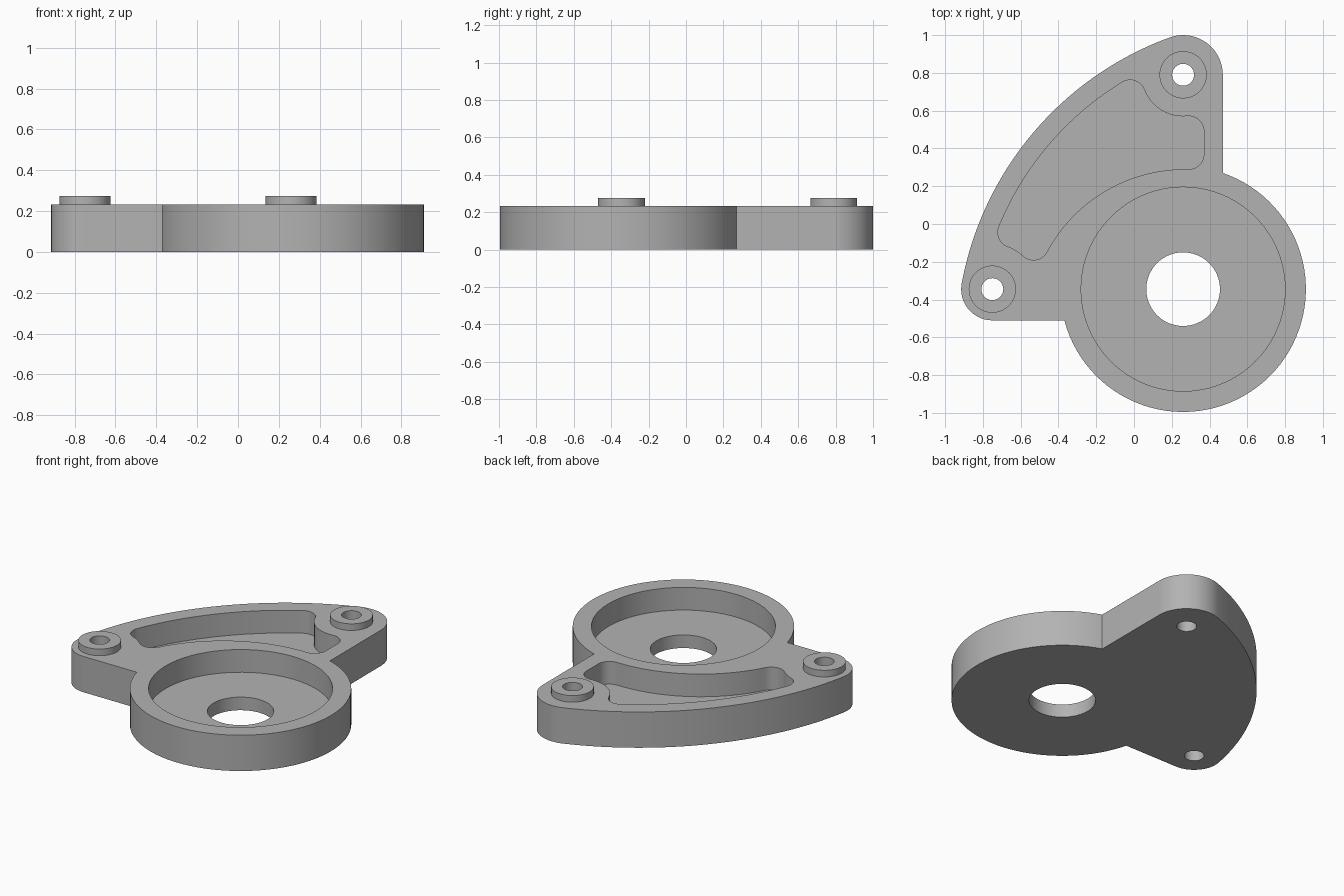
import bpy, bmesh, math
from mathutils import Vector

if "Cube" in bpy.data.objects:
    bpy.data.objects.remove(bpy.data.objects["Cube"], do_unlink=True)

grey = bpy.data.materials.new("plain grey")
grey.use_nodes = True
colour = (0.45, 0.45, 0.45, 1)
grey.diffuse_color = colour
grey.node_tree.nodes["Principled BSDF"].inputs["Base Color"].default_value = colour

TOP, BOSS_TOP, FLOOR = 0.232, 0.275, 0.085
HUB, BACK, RIGHT = Vector((0.26, -0.345)), Vector((0.26, 0.79)), Vector((-0.75, -0.345))
HUB_R, BACK_R, RIGHT_R, SWEEP_R = 0.65, 0.21, 0.165, 1.72


def meet(c1, r1, c2, r2, side):
    """Crossing point of two circles, on the chosen side of the line c1 to c2."""
    d = c2 - c1
    a = (r1 * r1 - r2 * r2 + d.length_squared) / (2 * d.length)
    u = d.normalized()
    return c1 + u * a + Vector((-u.y, u.x)) * side * math.sqrt(r1 * r1 - a * a)


def arc(c, r, start, end, n=12):
    """Shorter arc of a circle between the directions of two points."""
    s, e = start - c, end - c
    a0 = math.atan2(s.y, s.x)
    turn = math.remainder(math.atan2(e.y, e.x) - a0, math.tau)
    return [c + r * Vector((math.cos(a0 + turn * i / n), math.sin(a0 + turn * i / n)))
            for i in range(n + 1)]


def circle(c, r, n=64):
    return [c + r * Vector((math.cos(math.tau * i / n), math.sin(math.tau * i / n)))
            for i in range(n)]


def prism(name, outline, z0, z1):
    """Extruded solid from a flat outline."""
    bm = bmesh.new()
    face = bm.faces.new([bm.verts.new((p.x, p.y, z0)) for p in outline])
    ext = bmesh.ops.extrude_face_region(bm, geom=[face])
    verts = [v for v in ext["geom"] if isinstance(v, bmesh.types.BMVert)]
    bmesh.ops.translate(bm, verts=verts, vec=(0, 0, z1 - z0))
    bmesh.ops.remove_doubles(bm, verts=bm.verts, dist=0.0005)
    bmesh.ops.recalc_face_normals(bm, faces=bm.faces)
    mesh = bpy.data.meshes.new(name)
    bm.to_mesh(mesh)
    bm.free()
    mesh.materials.append(grey)
    obj = bpy.data.objects.new(name, mesh)
    bpy.context.collection.objects.link(obj)
    return obj


def select(obj):
    bpy.ops.object.select_all(action="DESELECT")
    obj.select_set(True)
    bpy.context.view_layer.objects.active = obj


def cut(obj, cutter):
    mod = obj.modifiers.new("cut", "BOOLEAN")
    mod.operation, mod.solver, mod.object = "DIFFERENCE", "EXACT", cutter
    select(obj)
    bpy.ops.object.modifier_apply(modifier=mod.name)


# Body outline: swept edge, two rounded ears and the round hub
sweep = meet(BACK, SWEEP_R - BACK_R, RIGHT, SWEEP_R - RIGHT_R, 1)
t_back = BACK + (BACK - sweep).normalized() * BACK_R
t_right = RIGHT + (RIGHT - sweep).normalized() * RIGHT_R
ear_side, ear_front = BACK.x + BACK_R, RIGHT.y - RIGHT_R
notch_back = Vector((ear_side, HUB.y + math.sqrt(HUB_R**2 - BACK_R**2)))
notch_right = Vector((HUB.x - math.sqrt(HUB_R**2 - RIGHT_R**2), ear_front))
hub_far = HUB + Vector((1, -1))
outline = (arc(sweep, SWEEP_R, t_right, t_back, 40)
           + arc(BACK, BACK_R, t_back, BACK + Vector((1, 0)), 20)
           + arc(HUB, HUB_R, notch_back, hub_far, 32)
           + arc(HUB, HUB_R, hub_far, notch_right, 32)[1:]
           + arc(RIGHT, RIGHT_R, RIGHT + Vector((0, -1)), t_right, 20))
body = prism("body", outline, 0, TOP)

# Wing pocket outline: filleted corners between wall arcs
F, WALL, BACK_GAP, RIGHT_GAP = 0.08, 0.105, 0.22, 0.24
inner, inner_r = Vector((0.27, -0.54)), 0.83
rim_r = SWEEP_R - WALL
side_x = ear_side - 0.1
x = side_x - F
c_top = meet(sweep, rim_r - F, BACK, BACK_GAP + F, 1)
c_upper = Vector((x, BACK.y - math.sqrt((BACK_GAP + F)**2 - (x - BACK.x)**2)))
c_lower = Vector((x, inner.y + math.sqrt((inner_r + F)**2 - (x - inner.x)**2)))
c_front = meet(inner, inner_r + F, RIGHT, RIGHT_GAP + F, -1)
c_left = meet(sweep, rim_r - F, RIGHT, RIGHT_GAP + F, -1)


def touch(c, r, p):
    return c + (p - c).normalized() * r


right_dir = Vector((1, 0))
pocket = (arc(sweep, rim_r, c_left, c_top, 32)
          + arc(c_top, F, touch(sweep, rim_r, c_top), BACK)
          + arc(BACK, BACK_GAP, c_top, c_upper)
          + arc(c_upper, F, BACK, c_upper + right_dir)
          + arc(c_lower, F, c_lower + right_dir, inner)
          + arc(inner, inner_r, c_lower, c_front, 24)
          + arc(c_front, F, inner, RIGHT)
          + arc(RIGHT, RIGHT_GAP, c_front, c_left)
          + arc(c_left, F, RIGHT, touch(sweep, rim_r, c_left)))

# Bosses on the ears
back_boss = prism("back_boss", circle(BACK, 0.125), TOP, BOSS_TOP)
right_boss = prism("right_boss", circle(RIGHT, 0.125), TOP, BOSS_TOP)

# Pocket, bearing recess, hub hole and bolt holes
cutters = [
    (prism("pocket_cutter", pocket, FLOOR, 0.5), [body]),
    (prism("recess_cutter", circle(HUB, 0.54, 96), FLOOR, 0.5), [body]),
    (prism("hub_hole_cutter", circle(HUB, 0.195), -0.2, 0.5), [body]),
    (prism("back_drill", circle(BACK, 0.058, 40), -0.2, 0.5), [body, back_boss]),
    (prism("right_drill", circle(RIGHT, 0.058, 40), -0.2, 0.5), [body, right_boss]),
]
for cutter, targets in cutters:
    cutter.hide_render = True
    for target in targets:
        cut(target, cutter)
for cutter, _ in cutters:
    bpy.data.objects.remove(cutter, do_unlink=True)

for obj in (body, back_boss, right_boss):
    select(obj)
    bpy.ops.object.shade_smooth_by_angle(angle=math.radians(30))
